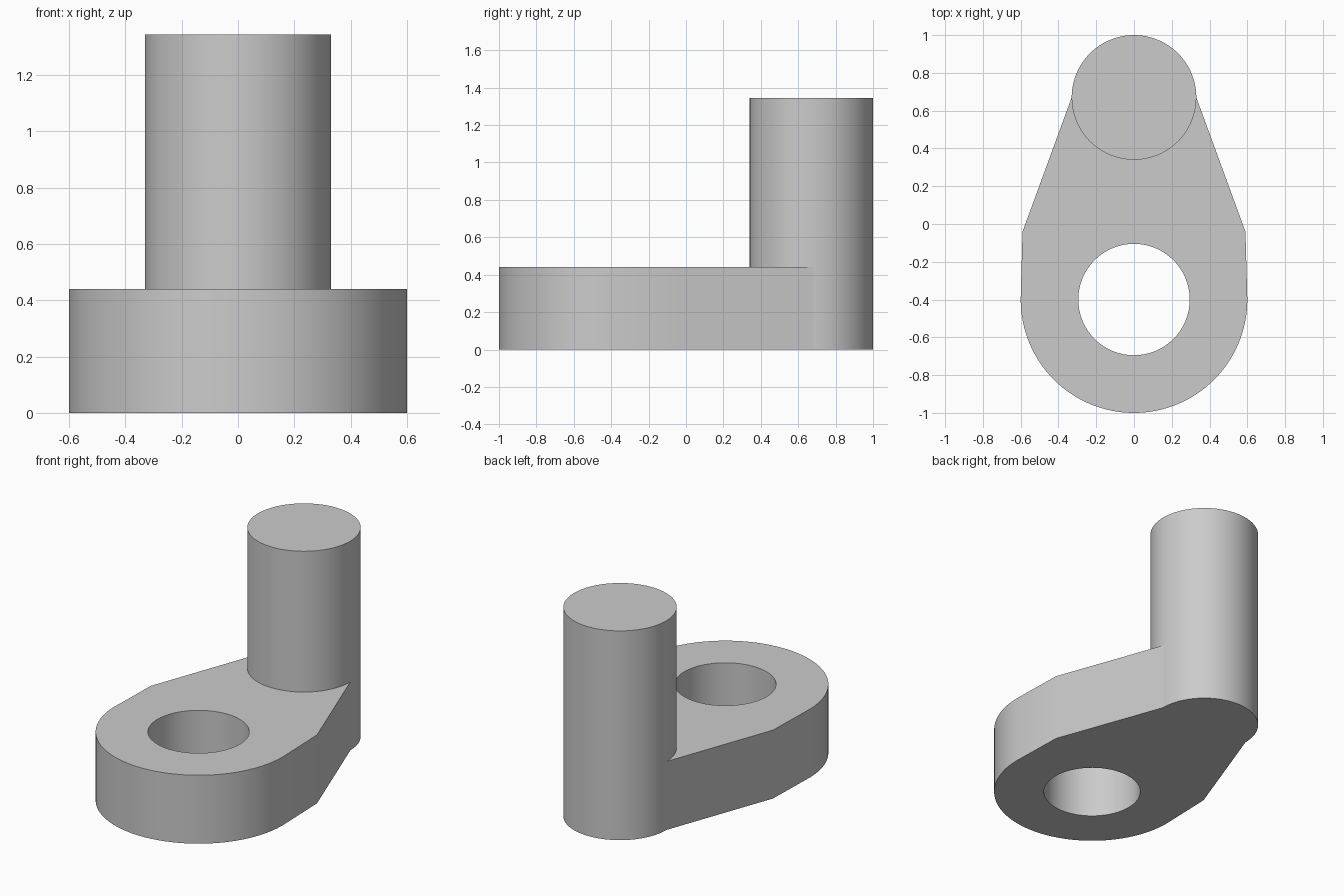
import bpy
import bmesh
from math import cos, sin, radians
from mathutils import Vector

cube = bpy.data.objects.get("Cube")
if cube:
    bpy.data.objects.remove(cube)

PLATE_TOP = 0.44
PIN_TOP = 1.345
BORE_Y = -0.4
PIN_Y = 0.67

# Single grey material
grey = bpy.data.materials.new("plain_grey")
grey.use_nodes = True
colour = (0.6, 0.6, 0.6, 1)
grey.diffuse_color = colour
grey.node_tree.nodes["Principled BSDF"].inputs["Base Color"].default_value = colour


def arc(cy, radius, start, end, steps):
    """Points on an arc centred on (0, cy), angles in degrees."""
    angles = [radians(start + (end - start) * i / steps) for i in range(steps + 1)]
    return [(radius * cos(a), cy + radius * sin(a)) for a in angles]


def extruded(name, loops, bottom, top):
    """Fill closed loops (outline first, then holes) and extrude upwards."""
    bm = bmesh.new()
    edges = []
    for loop in loops:
        verts = [bm.verts.new((x, y, bottom)) for x, y in loop]
        edges += [bm.edges.new((v, verts[i - 1])) for i, v in enumerate(verts)]
    bmesh.ops.triangle_fill(bm, use_beauty=True, use_dissolve=False, edges=edges)
    caps = bmesh.ops.extrude_face_region(bm, geom=bm.faces[:], use_keep_orig=True)
    raised = [g for g in caps["geom"] if isinstance(g, bmesh.types.BMVert)]
    bmesh.ops.translate(bm, verts=raised, vec=Vector((0, 0, top - bottom)))
    bmesh.ops.recalc_face_normals(bm, faces=bm.faces[:])
    mesh = bpy.data.meshes.new(name)
    bm.to_mesh(mesh)
    bm.free()
    mesh.materials.append(grey)
    obj = bpy.data.objects.new(name, mesh)
    bpy.context.collection.objects.link(obj)
    bpy.ops.object.select_all(action="DESELECT")
    obj.select_set(True)
    bpy.context.view_layer.objects.active = obj
    bpy.ops.object.shade_smooth_by_angle(angle=radians(30))
    return obj


# Crank arm: wide round end, tapered web, narrow round end, bore
shoulder = (0.59, -0.04)
outline = arc(BORE_Y, 0.6, 180, 360, 64) + [shoulder]
outline += arc(PIN_Y, 0.33, 0, 180, 48) + [(-shoulder[0], shoulder[1])]
bore = arc(BORE_Y, 0.295, 0, 360, 64)[:-1]
extruded("crank_arm", [outline, bore], 0, PLATE_TOP)

# Crank pin standing on the narrow end
extruded("crank_pin", [arc(PIN_Y, 0.33, 0, 360, 96)[:-1]], PLATE_TOP, PIN_TOP)
